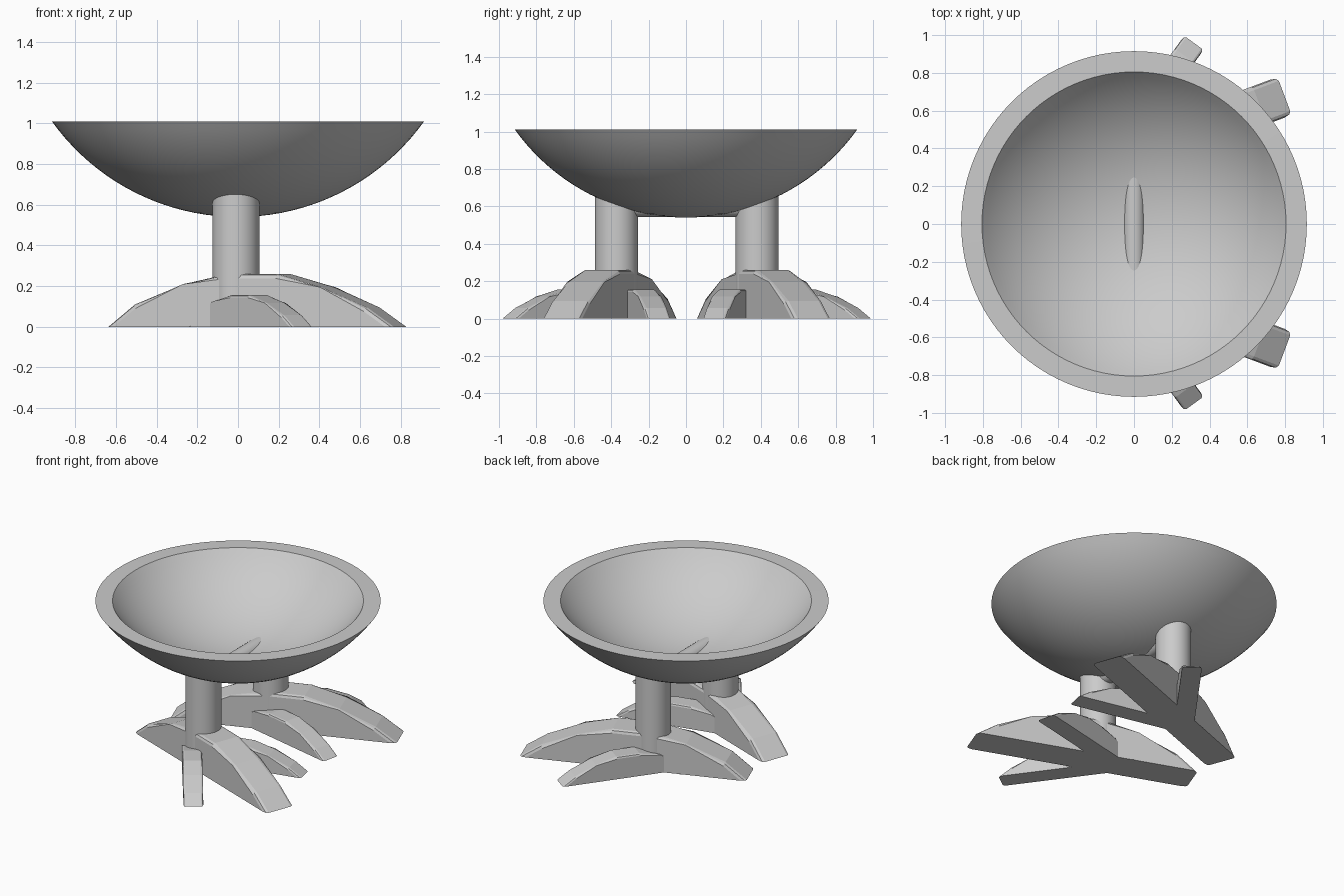
import bpy, bmesh, math
from mathutils import Matrix

if "Cube" in bpy.data.objects:
    bpy.data.objects.remove(bpy.data.objects["Cube"])

grey = bpy.data.materials.new("plain_grey")
grey.diffuse_color = (0.6, 0.6, 0.6, 1)
grey.use_nodes = True
grey.node_tree.nodes["Principled BSDF"].inputs["Base Color"].default_value = grey.diffuse_color


def add_object(name, bm, smooth=True):
    bmesh.ops.recalc_face_normals(bm, faces=bm.faces)
    mesh = bpy.data.meshes.new(name)
    bm.to_mesh(mesh)
    bm.free()
    mesh.materials.append(grey)
    ob = bpy.data.objects.new(name, mesh)
    bpy.context.collection.objects.link(ob)
    if smooth:
        bpy.ops.object.select_all(action='DESELECT')
        ob.select_set(True)
        bpy.context.view_layer.objects.active = ob
        bpy.ops.object.shade_smooth_by_angle(angle=math.radians(30))
    return ob


def cylinder(name, radius, length, matrix):
    bm = bmesh.new()
    bmesh.ops.create_cone(bm, cap_ends=True, segments=48, radius1=radius,
                          radius2=radius, depth=length, matrix=matrix)
    return add_object(name, bm)


# Bowl: two concentric spherical caps joined by a flat rim
def cap(radius, rim, steps=20):
    top = math.asin(rim / radius)
    return [(radius * math.sin(top * i / steps),
             1.666 - radius * math.cos(top * i / steps)) for i in range(steps + 1)]


bm = bmesh.new()
profile = cap(1.126, 0.915) + cap(1.038, 0.805)[::-1]
verts = [bm.verts.new((r, 0, z)) for r, z in profile]
edges = [bm.edges.new(p) for p in zip(verts, verts[1:])]
bmesh.ops.spin(bm, geom=verts + edges, cent=(0, 0, 0), axis=(0, 0, 1),
               angle=math.tau, steps=96, use_merge=False)
bmesh.ops.remove_doubles(bm, verts=bm.verts, dist=1e-4)
add_object("bowl", bm)

# Axle through the bottom of the bowl, between the two legs
cylinder("axle", 0.058, 0.74,
         Matrix.Translation((0, 0.004, 0.60)) @ Matrix.Rotation(math.pi / 2, 4, 'X'))

ARCH = [(-0.75, 0), (-0.61, 0.11), (-0.35, 0.21), (-0.12, 0.26),
        (0.14, 0.26), (0.37, 0.195), (0.61, 0.095), (0.75, 0)]


# Arched bar lying along its local x, with softened upper edges
def arch_bar(name, scale, width, matrix):
    bm = bmesh.new()
    sides = [[bm.verts.new((x * scale, y, z * scale)) for x, z in ARCH]
             for y in (-width / 2, width / 2)]
    bm.faces.new(sides[0])
    bm.faces.new(sides[1][::-1])
    n = len(ARCH)
    for i in range(n):
        j = (i + 1) % n
        bm.faces.new((sides[0][i], sides[1][i], sides[1][j], sides[0][j]))
    rims = [e for e in bm.edges
            if e.verts[0].co.y == e.verts[1].co.y
            and max(v.co.z for v in e.verts) > 0.001]
    bmesh.ops.bevel(bm, geom=rims, offset=0.022 * scale, segments=2,
                    profile=0.5, affect='EDGES')
    bm.transform(matrix)
    return add_object(name, bm, smooth=False)


# Feet and posts, mirrored front to back
for label, s in (("front", -1), ("back", 1)):
    foot = (Matrix.Translation((0.095, 0.004 + s * 0.41, 0))
            @ Matrix.Rotation(s * math.radians(20.6), 4, 'Z'))
    arch_bar(label + "_foot", 1.0, 0.215, foot)
    for toe, t in (("outer", s), ("inner", -s)):
        place = (foot @ Matrix.Translation((0.024, t * 0.184, 0))
                 @ Matrix.Rotation(t * math.radians(33.4), 4, 'Z'))
        arch_bar(f"{label}_{toe}_toe", 0.6, 0.127, place)
    cylinder(label + "_post", 0.115, 0.655,
             Matrix.Translation((-0.01, 0.004 + s * 0.376, 0.3275)))
